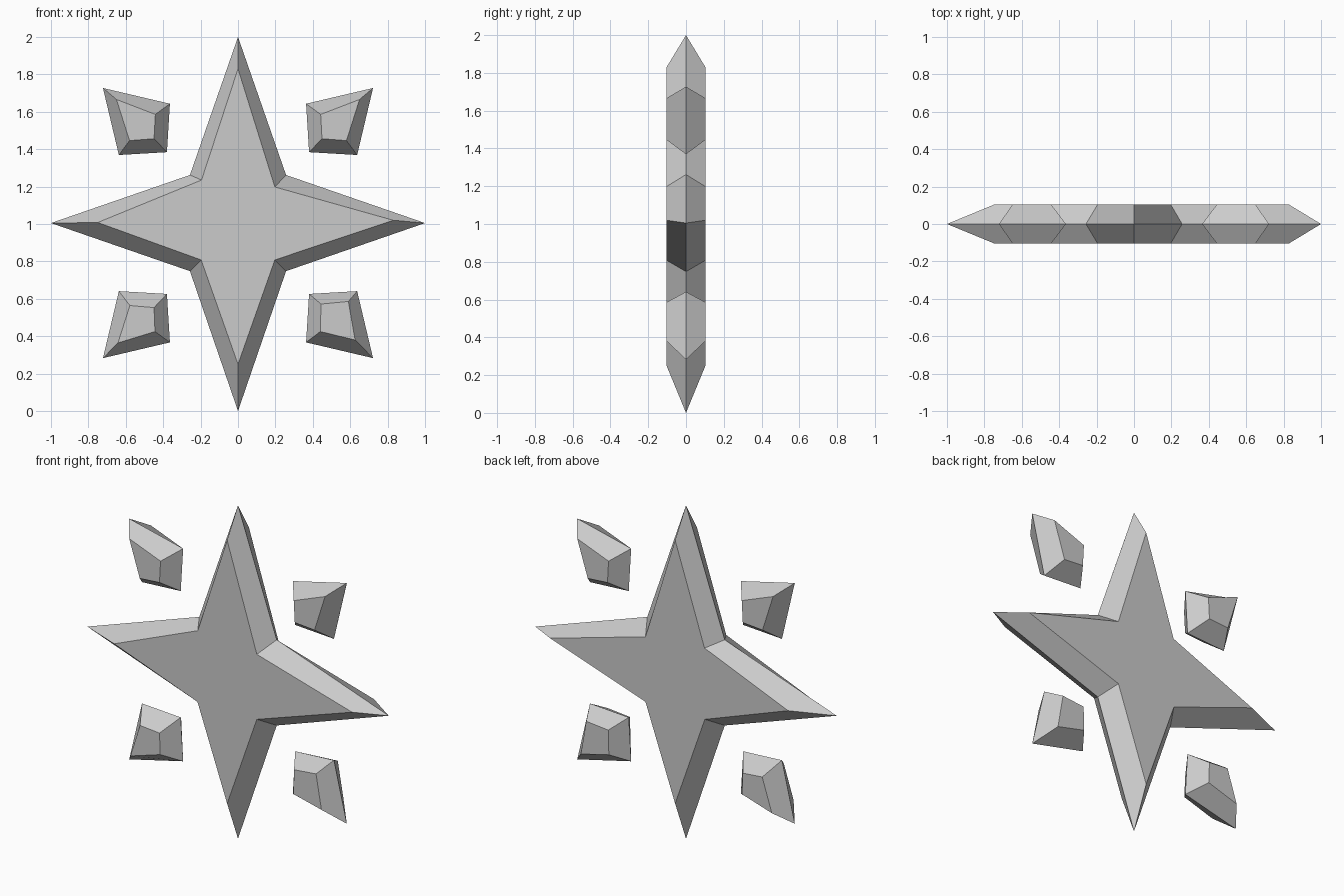
import bpy, bmesh

if "Cube" in bpy.data.objects:
    bpy.data.objects.remove(bpy.data.objects["Cube"])

DEPTH = 0.103  # half thickness of every piece


def faceted_slab(name, girdle, table):
    """Solid with a sharp (x, z) girdle at y=0 and a smaller flat table front and back."""
    bm = bmesh.new()
    front, mid, back = [
        [bm.verts.new((x, y, z)) for x, z in ring]
        for ring, y in ((table, -DEPTH), (girdle, 0), (table, DEPTH))
    ]
    bm.faces.new(front)
    bm.faces.new(back[::-1])
    n = len(girdle)
    for a, b in ((front, mid), (mid, back)):
        for i in range(n):
            j = (i + 1) % n
            bm.faces.new((a[i], b[i], b[j], a[j]))
    bmesh.ops.recalc_face_normals(bm, faces=bm.faces)
    mesh = bpy.data.meshes.new(name)
    bm.to_mesh(mesh)
    bm.free()
    obj = bpy.data.objects.new(name, mesh)
    bpy.context.collection.objects.link(obj)
    return obj


# Four-pointed star, with slightly irregular hand-cut table
faceted_slab(
    "star",
    [(0, 2), (0.257, 1.262), (1, 1.005), (0.257, 0.748),
     (0, 0), (-0.257, 0.748), (-1, 1.005), (-0.257, 1.262)],
    [(0, 1.83), (0.197, 1.198), (0.83, 1.02), (0.197, 0.808),
     (0, 0.25), (-0.197, 0.808), (-0.75, 1.008), (-0.195, 1.235)],
)

# Four shards between the points: shared outline, mirrored about the centre
outline = [(0.722, 0.722), (0.364, 0.638), (0.38, 0.379), (0.637, 0.364)]
upper = [(0.65, 0.661), (0.442, 0.581), (0.449, 0.451), (0.58, 0.441)]
lower_left = [(0.642, 0.641), (0.444, 0.58), (0.449, 0.452), (0.578, 0.441)]
lower_right = [(0.626, 0.625), (0.44, 0.58), (0.444, 0.433), (0.59, 0.419)]

for name, sx, sz, table in (
    ("shard_upper_right", 1, 1, upper),
    ("shard_upper_left", -1, 1, upper),
    ("shard_lower_left", -1, -1, lower_left),
    ("shard_lower_right", 1, -1, lower_right),
):
    faceted_slab(name, *[[(sx * x, 1.005 + sz * z) for x, z in ring]
                         for ring in (outline, table)])
